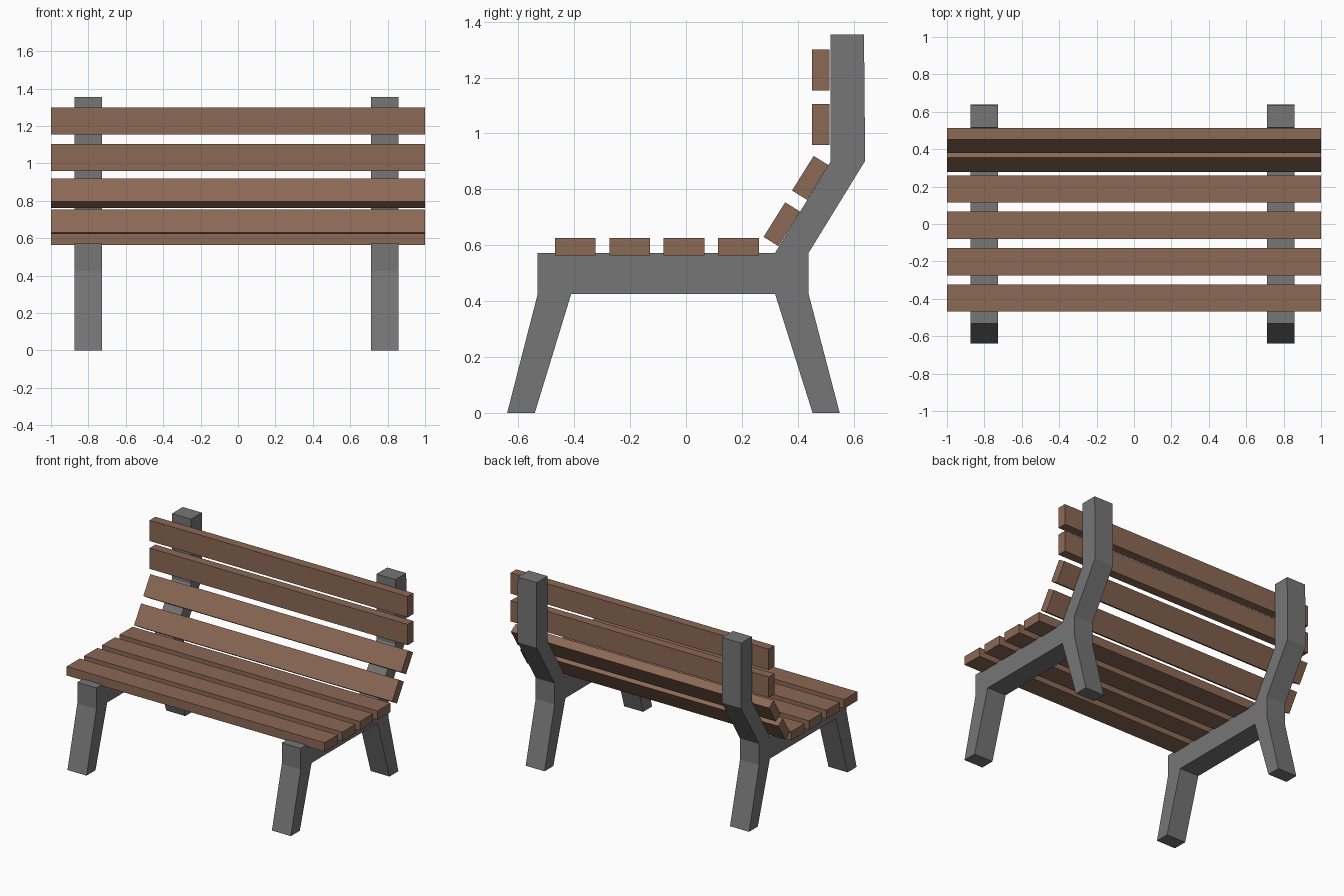
import bpy, bmesh, math

if "Cube" in bpy.data.objects:
    bpy.data.objects.remove(bpy.data.objects["Cube"])

def material(name, rgb):
    m = bpy.data.materials.new(name)
    m.diffuse_color = (*rgb, 1)
    m.use_nodes = True
    m.node_tree.nodes["Principled BSDF"].inputs["Base Color"].default_value = m.diffuse_color
    return m

WOOD = material("brown_wood", (0.26, 0.14, 0.09))
IRON = material("grey_iron", (0.18, 0.18, 0.18))

def extrude_x(name, profile, x0, x1, mat):
    """Extrude a closed (y, z) profile from x0 to x1."""
    bm = bmesh.new()
    face = bm.faces.new([bm.verts.new((x0, y, z)) for y, z in profile])
    out = bmesh.ops.extrude_face_region(bm, geom=[face])
    moved = [g for g in out["geom"] if isinstance(g, bmesh.types.BMVert)]
    bmesh.ops.translate(bm, verts=moved, vec=(x1 - x0, 0, 0))
    bmesh.ops.recalc_face_normals(bm, faces=bm.faces)
    mesh = bpy.data.meshes.new(name)
    bm.to_mesh(mesh)
    bm.free()
    mesh.materials.append(mat)
    obj = bpy.data.objects.new(name, mesh)
    bpy.context.collection.objects.link(obj)
    return obj

def slat(name, y, z, angle):
    """Plank along x; angle tilts its width up from the y axis."""
    c, s = math.cos(math.radians(angle)), math.sin(math.radians(angle))
    w, t = 0.073, 0.0315
    corners = [(-w, -t), (w, -t), (w, t), (-w, t)]
    prof = [(y + a * c - b * s, z + a * s + b * c) for a, b in corners]
    return extrude_x(name, prof, -1, 1, WOOD)

# side frames: legs, seat rail and bent back post in one profile
FRAME = [(-0.64, 0), (-0.541, 0), (-0.411, 0.425), (0.319, 0.425),
         (0.453, 0), (0.55, 0), (0.439, 0.425), (0.439, 0.573),
         (0.64, 0.90), (0.64, 1.027), (0.637, 1.355), (0.517, 1.355),
         (0.518, 0.90), (0.319, 0.573), (-0.531, 0.573), (-0.531, 0.425)]
for side, x0, x1 in (("left", -0.874, -0.726), ("right", 0.711, 0.858)):
    extrude_x(f"{side}_frame", FRAME, x0, x1, IRON)

# seat slats
for i in range(4):
    slat(f"seat_slat_{i + 1}", -0.396 + i * 0.1945, 0.595, 0)

# backrest slats: two tilted, two upright
BACK = [(0.343, 0.675, 58), (0.445, 0.841, 58), (0.482, 1.032, 90), (0.482, 1.227, 90)]
for i, (y, z, angle) in enumerate(BACK):
    slat(f"back_slat_{i + 1}", y, z, angle)
